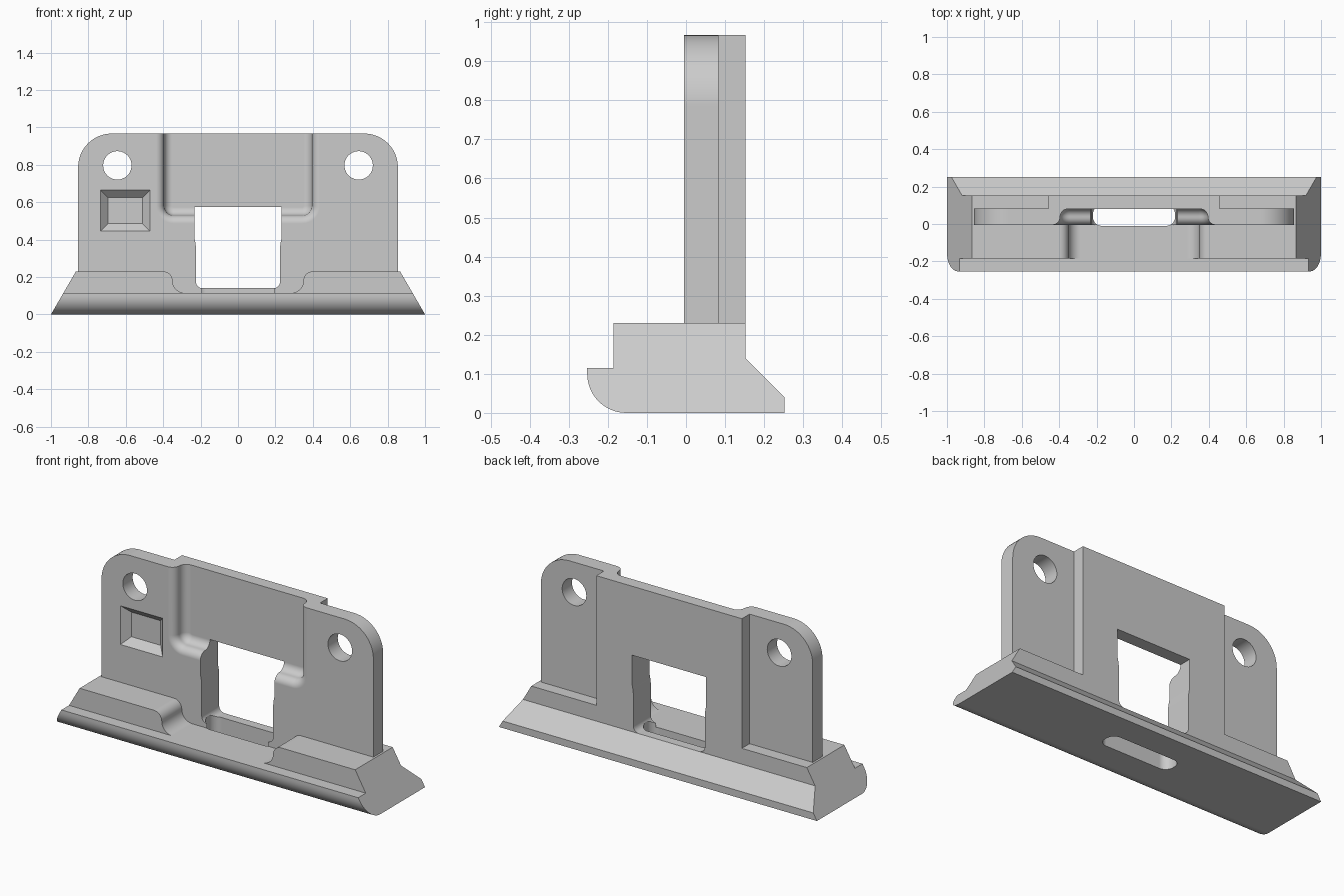
import bpy, bmesh
from math import sin, cos, pi, radians

if "Cube" in bpy.data.objects:
    bpy.data.objects.remove(bpy.data.objects["Cube"], do_unlink=True)

grey = bpy.data.materials.new("light_grey")
grey.use_nodes = True
grey.diffuse_color = (0.6, 0.6, 0.6, 1)
grey.node_tree.nodes["Principled BSDF"].inputs["Base Color"].default_value = (0.6, 0.6, 0.6, 1)

FRONT, BACK, WING_BACK = -0.005, 0.152, 0.083
STEP, TOP = 0.115, 0.23


def loft(name, rings):
    """Solid skinned through matching closed rings, capped at both ends."""
    bm = bmesh.new()
    loops = [[bm.verts.new(p) for p in ring] for ring in rings]
    n = len(loops[0])
    for a, b in zip(loops, loops[1:]):
        for i in range(n):
            j = (i + 1) % n
            bm.faces.new((a[i], a[j], b[j], b[i]))
    bm.faces.new(loops[0])
    bm.faces.new(loops[-1])
    bmesh.ops.recalc_face_normals(bm, faces=bm.faces)
    mesh = bpy.data.meshes.new(name)
    bm.to_mesh(mesh)
    bm.free()
    ob = bpy.data.objects.new(name, mesh)
    bpy.context.collection.objects.link(ob)
    mesh.materials.append(grey)
    return ob


def arc(cx, cy, r, a0, a1, n=10):
    angles = [radians(a0 + (a1 - a0) * i / n) for i in range(n + 1)]
    return [(cx + r * cos(a), cy + r * sin(a)) for a in angles]


def mirrored(half):
    """Close a right-hand outline with its mirror image across x = 0."""
    return half + [(-x, z) for x, z in reversed(half)]


def slab(name, outline, y0, y1):
    return loft(name, [[(x, y, z) for x, z in outline] for y in (y0, y1)])


def combine(target, tool, operation):
    mod = target.modifiers.new(operation.lower(), "BOOLEAN")
    mod.operation, mod.solver, mod.object = operation, "EXACT", tool
    bpy.context.view_layer.objects.active = target
    bpy.ops.object.modifier_apply(modifier=mod.name)
    bpy.data.objects.remove(tool, do_unlink=True)


# Base rail: stepped profile with rounded nose and slanted ends
profile = [(0.252, 0), (0.252, 0.04), (BACK, 0.14), (BACK, TOP), (-0.185, TOP),
           (-0.185, STEP), (-0.253, STEP)] + arc(-0.153, 0.1, 0.1, 180, 270, 12)
bracket = loft("mounting_bracket",
               [[(s * (1 - 0.58 * z), y, z) for y, z in profile] for s in (-1, 1)])

# Upright plate with rounded shoulders, and thicker centre panel
plate = mirrored([(0.855, 0.16)] + arc(0.675, 0.787, 0.18, 0, 90, 14))
combine(bracket, slab("plate", plate, FRONT, WING_BACK), "UNION")
panel = mirrored([(0.458, 0.16), (0.458, 0.967)])
combine(bracket, slab("centre_panel", panel, 0.03, BACK), "UNION")

# Notch in the upper step of the rail
notch = mirrored([(0.285, STEP)] + arc(0.285, 0.18, 0.065, -80, 0)
                 + arc(0.4, 0.18, 0.05, 180, 90) + [(0.4, 0.3)])
combine(bracket, slab("notch_cutter", notch, -0.4, FRONT), "DIFFERENCE")

# Front recess with filleted walls, open at the top
r = 0.043
steps = [i * pi / 16 for i in range(9)]
fillet = [(0.06, FRONT - 0.02), (0.0431, FRONT - 0.02)]
fillet += [(r * (1 - sin(a)), FRONT + r * (1 - cos(a))) for a in steps]
fillet += [(-r * (1 - cos(a)), FRONT + r + r * sin(a)) for a in steps[1:]]
rings = []
for grow, y in fillet[1:]:
    corner = 0.05 + grow
    half = arc(0.345, 0.58, corner, -90, 0, 8) + [(0.395 + grow, 1.2)]
    rings.append([(x, y, z) for x, z in mirrored(half)])
combine(bracket, loft("recess_cutter", rings), "DIFFERENCE")

# Central window, slightly wider in its upper part
window = mirrored(arc(0.19, 0.175, 0.035, -90, 0, 6)
                  + [(0.225, 0.36), (0.228, 0.385), (0.233, 0.41), (0.233, 0.575)])
combine(bracket, slab("window_cutter", window, FRONT - 0.01, 0.3), "DIFFERENCE")

# Rounded slot through the rail below the window
slot = (arc(0.172, 0.052, 0.048, 0, 90, 8) + arc(-0.172, 0.052, 0.048, 90, 180, 8)
        + arc(-0.172, 0.038, 0.048, 180, 270, 8) + arc(0.172, 0.038, 0.048, 270, 360, 8))
combine(bracket, loft("slot_cutter", [[(x, y, z) for x, y in slot] for z in (-0.1, 0.2)]),
        "DIFFERENCE")

# Screw holes
for side in (-1, 1):
    hole = arc(side * 0.645, 0.797, 0.076, 0, 350, 35)
    combine(bracket, slab("hole_cutter", hole, -0.2, 0.3), "DIFFERENCE")

# Tapered pocket on the right wing
pocket = [[(-0.603 + sx * (0.1325 + g), y, 0.555 + sz * (0.11 + g))
           for sx, sz in ((-1, -1), (1, -1), (1, 1), (-1, 1))]
          for g, y in ((0.04, FRONT - 0.04), (-0.04, FRONT + 0.04))]
combine(bracket, loft("pocket_cutter", pocket), "DIFFERENCE")

# Smooth fillets, crisp edges
bpy.ops.object.select_all(action="DESELECT")
bracket.select_set(True)
bpy.context.view_layer.objects.active = bracket
bpy.ops.object.shade_smooth_by_angle(angle=radians(25))
weighted = bracket.modifiers.new("weighted_normals", "WEIGHTED_NORMAL")
weighted.keep_sharp = True
